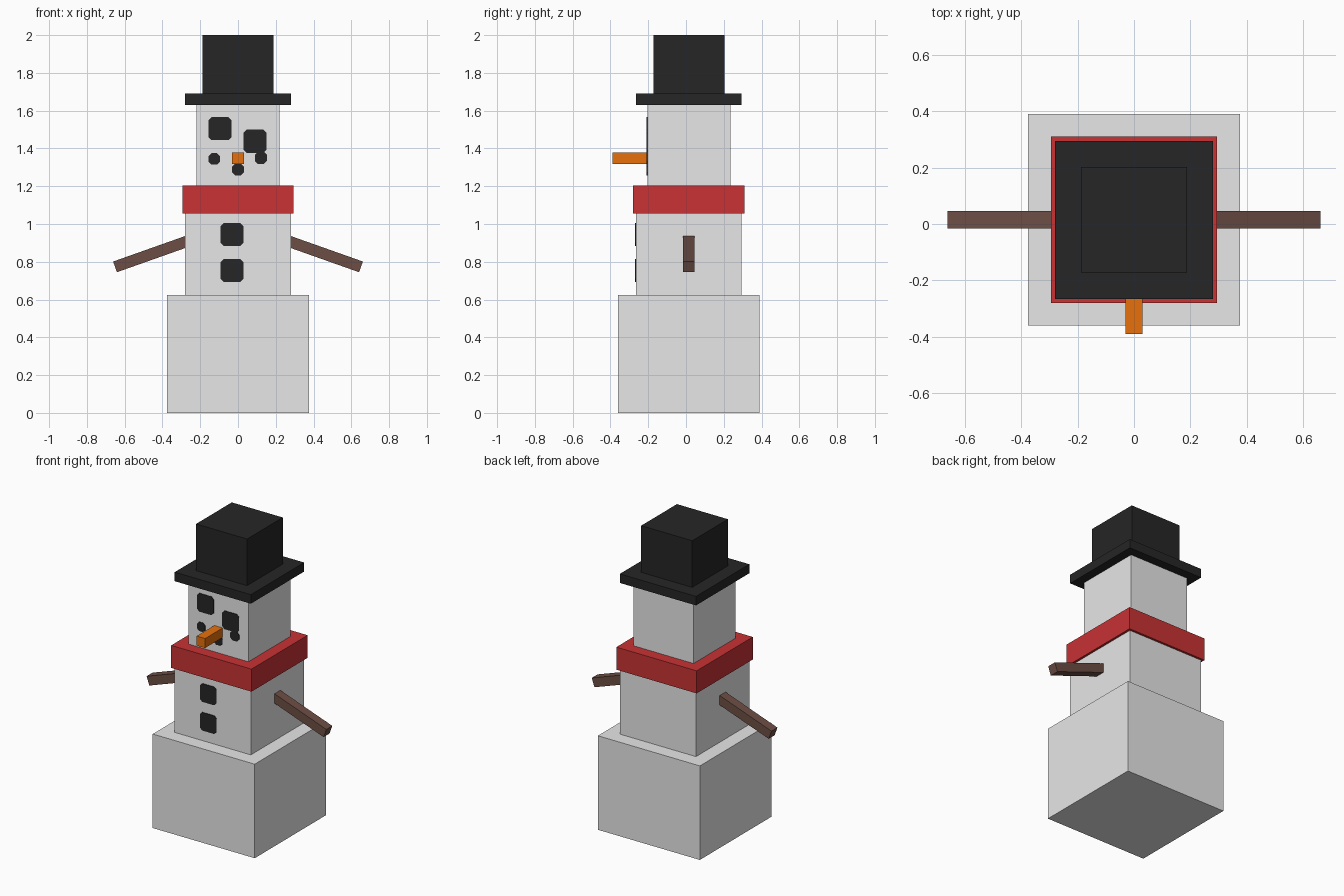
import bpy
import bmesh
from math import radians, sin, cos
from mathutils import Matrix

cube = bpy.data.objects.get("Cube")
if cube:
    bpy.data.objects.remove(cube, do_unlink=True)

MID_Y = 0.015  # shared depth centre of the stacked blocks


def material(name, srgb):
    color = [(c / 255) ** 2.2 for c in srgb] + [1.0]
    mat = bpy.data.materials.new(name)
    mat.use_nodes = True
    mat.diffuse_color = color
    bsdf = next(n for n in mat.node_tree.nodes if n.type == 'BSDF_PRINCIPLED')
    bsdf.inputs["Base Color"].default_value = color
    return mat


snow = material("snow_white", (245, 245, 245))
black = material("coal_black", (42, 42, 42))
red = material("scarf_red", (199, 53, 55))
orange = material("carrot_orange", (245, 119, 20))
brown = material("twig_brown", (108, 79, 70))


def finish(name, bm, mat):
    bmesh.ops.recalc_face_normals(bm, faces=bm.faces)
    mesh = bpy.data.meshes.new(name)
    bm.to_mesh(mesh)
    bm.free()
    mesh.materials.append(mat)
    obj = bpy.data.objects.new(name, mesh)
    bpy.context.collection.objects.link(obj)
    return obj


def box(name, size, center, mat, tilt=0.0):
    bm = bmesh.new()
    bmesh.ops.create_cube(bm, size=1, matrix=Matrix.Diagonal((*size, 1)))
    obj = finish(name, bm, mat)
    obj.location = center
    obj.rotation_euler.y = tilt
    return obj


def block(name, width, bottom, top, mat):
    """Square block centred on the body axis."""
    return box(name, (width, width, top - bottom),
               (0, MID_Y, (bottom + top) / 2), mat)


def coal(name, x, z, size, surface_y):
    """Thin square plate with clipped corners on a front surface."""
    h, c = size / 2, min(0.016, size * 0.25)
    k = h - c
    outline = [(-k, -h), (k, -h), (h, -k), (h, k),
               (k, h), (-k, h), (-h, k), (-h, -k)]
    bm = bmesh.new()
    face = bm.faces.new([bm.verts.new((x + u, surface_y + 0.002, z + v))
                         for u, v in outline])
    ext = bmesh.ops.extrude_face_region(bm, geom=[face])
    verts = [g for g in ext["geom"] if isinstance(g, bmesh.types.BMVert)]
    bmesh.ops.translate(bm, verts=verts, vec=(0, -0.006, 0))
    return finish(name, bm, black)


# Stacked body, scarf and hat
block("base_block", 0.75, 0, 0.625, snow)
block("torso_block", 0.56, 0.6, 1.1, snow)
block("scarf", 0.59, 1.055, 1.205, red)
block("head_block", 0.44, 1.15, 1.65, snow)
block("hat_brim", 0.56, 1.63, 1.69, black)
block("hat_crown", 0.375, 1.68, 2.0, black)

# Carrot nose
box("nose", (0.062, 0.21, 0.063), (0, -0.285, 1.348), orange)

# Drooping twig arms, with the inner ends buried in the torso
droop, length = radians(19.5), 0.5
for side, name in ((1, "left_arm"), (-1, "right_arm")):
    x = 0.651 - cos(droop) * length / 2
    z = 0.773 + sin(droop) * length / 2
    box(name, (length, 0.062, 0.06), (side * x, MID_Y, z), brown, side * droop)

# Face and buttons
face_y = MID_Y - 0.22
chest_y = MID_Y - 0.28
coal("right_eye", -0.095, 1.505, 0.122, face_y)
coal("left_eye", 0.091, 1.438, 0.122, face_y)
coal("mouth_right", -0.126, 1.345, 0.06, face_y)
coal("mouth_middle", 0, 1.288, 0.062, face_y)
coal("mouth_left", 0.121, 1.35, 0.064, face_y)
coal("upper_button", -0.032, 0.945, 0.121, chest_y)
coal("lower_button", -0.032, 0.754, 0.121, chest_y)
